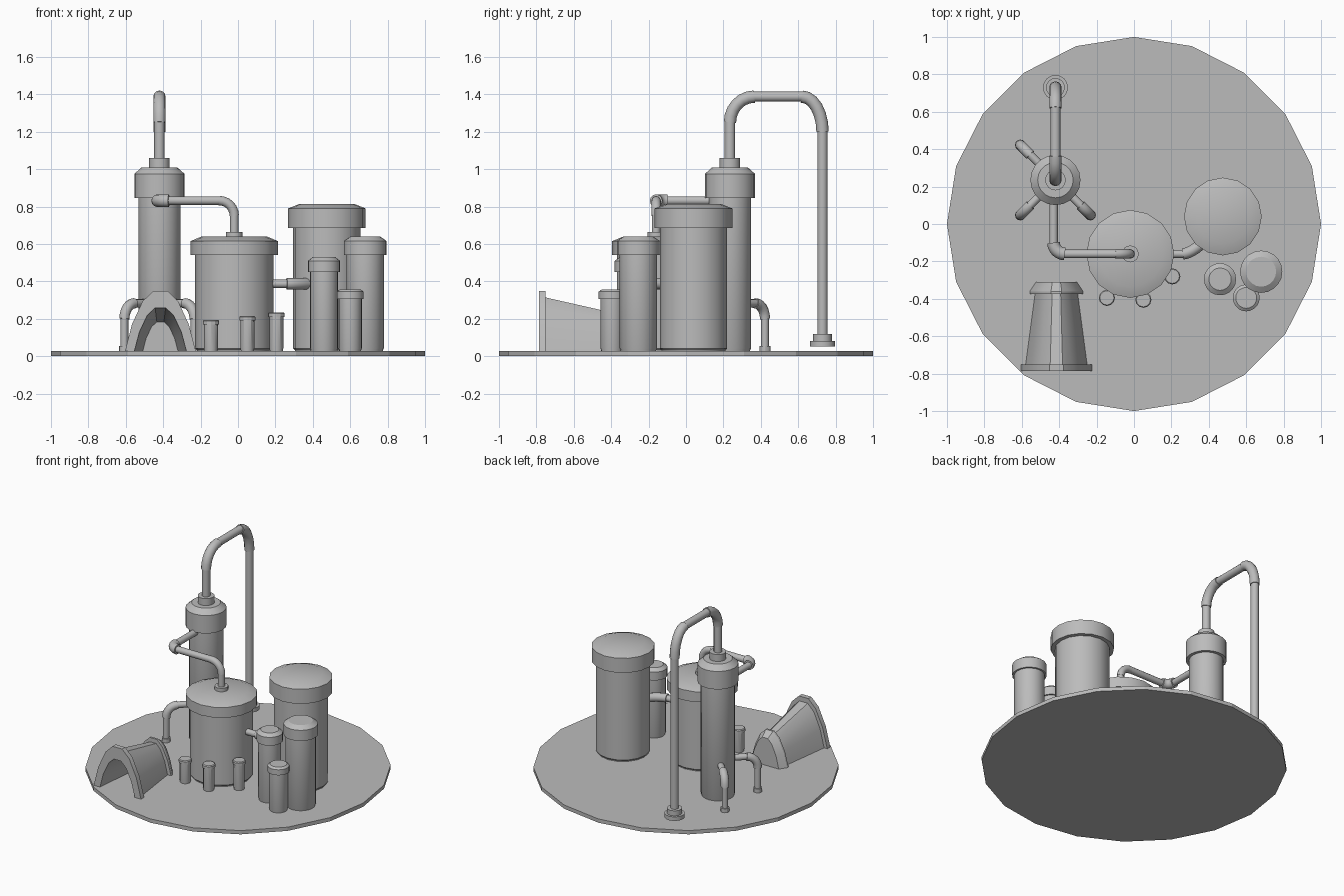
import bpy, bmesh, math
from mathutils import Vector

if "Cube" in bpy.data.objects:
    bpy.data.objects.remove(bpy.data.objects["Cube"])

GROUND = 0.027
steel = bpy.data.materials.new("plain_grey")
steel.diffuse_color = (0.5, 0.5, 0.5, 1)
steel.use_nodes = True
steel.node_tree.nodes["Principled BSDF"].inputs["Base Color"].default_value = steel.diffuse_color


def finish(name, mesh, angle=40):
    mesh.materials.clear()
    mesh.materials.append(steel)
    obj = bpy.data.objects.new(name, mesh)
    bpy.context.collection.objects.link(obj)
    bpy.ops.object.select_all(action='DESELECT')
    obj.select_set(True)
    bpy.context.view_layer.objects.active = obj
    bpy.ops.object.shade_smooth_by_angle(angle=math.radians(angle))
    return obj


def loft(name, rings, angle=40):
    """Skin a list of equal-length point rings and cap both ends."""
    bm = bmesh.new()
    loops = [[bm.verts.new(p) for p in ring] for ring in rings]
    n = len(loops[0])
    for a, b in zip(loops, loops[1:]):
        for i in range(n):
            j = (i + 1) % n
            bm.faces.new((a[i], a[j], b[j], b[i]))
    bm.faces.new(loops[0][::-1])
    bm.faces.new(loops[-1])
    bmesh.ops.recalc_face_normals(bm, faces=bm.faces)
    mesh = bpy.data.meshes.new(name)
    bm.to_mesh(mesh)
    bm.free()
    return finish(name, mesh, angle)


def lathe(name, x, y, profile, sides=16, angle=30):
    """Turn (radius, height) pairs around a vertical axis."""
    return loft(name, [[(x + r * math.sin(2 * math.pi * i / sides),
                         y + r * math.cos(2 * math.pi * i / sides), z)
                        for i in range(sides)] for r, z in profile], angle)


def tube(name, points, radius):
    """Round pipe along a path."""
    curve = bpy.data.curves.new(name, 'CURVE')
    curve.dimensions = '3D'
    curve.bevel_depth = radius
    curve.bevel_resolution = 4
    curve.use_fill_caps = True
    spline = curve.splines.new('POLY')
    spline.points.add(len(points) - 1)
    for sp, p in zip(spline.points, points):
        sp.co = (*p, 1)
    temp = bpy.data.objects.new(name + "_path", curve)
    bpy.context.collection.objects.link(temp)
    bpy.context.view_layer.update()
    graph = bpy.context.evaluated_depsgraph_get()
    mesh = bpy.data.meshes.new_from_object(temp.evaluated_get(graph))
    bpy.data.objects.remove(temp)
    return finish(name, mesh)


def elbow(name, a, corner, b, radius, steps=6):
    """Bend from a to b, tangent to the lines through the corner."""
    a, c, b = Vector(a), Vector(corner), Vector(b)
    centre = a + b - c
    tube(name, [centre + (c - b) * math.cos(t) + (c - a) * math.sin(t)
                for t in (math.pi / 2 * i / steps for i in range(steps + 1))], radius)


# Ground disc
lathe("ground_disc", 0, 0, [(1, 0), (1, GROUND)], 20, 10)


# Tanks: body, then overhanging lid with a chamfered top
def tank(name, x, y, body_r, lid_r, top_r, lid_z, edge_z, top_z, sides=16):
    lathe(name + "_body", x, y, [(body_r * .95, GROUND - .005), (body_r * .95, GROUND + .005),
                                 (body_r, GROUND + .015), (body_r, lid_z + .01)], sides)
    lathe(name + "_lid", x, y, [(body_r * .9, lid_z), (lid_r, lid_z),
                                (lid_r, edge_z), (top_r, top_z)], sides, 25)


tank("wide_tank", -.02, -.16, .21, .235, .175, .54, .615, .64)
tank("tall_tank", .475, .04, .18, .208, .145, .685, .79, .815)
tank("column", -.42, .235, .113, .134, .095, .845, .975, 1.01, 20)
tank("slim_tank", .46, -.295, .075, .086, .06, .45, .51, .53, 20)
tank("medium_tank", .68, -.255, .1, .113, .08, .54, .617, .64, 20)
tank("short_tank", .6, -.395, .062, .072, .056, .305, .345, .357, 20)

# Small posts in front of the wide tank
for i, (x, y, z) in enumerate([(-.145, -.395, .195), (.05, -.405, .215), (.205, -.28, .235)]):
    tank(f"post_{i + 1}", x, y, .037, .043, .038, z - .025, z - .006, z, 12)

# Tall overhead pipe rising from the column and dropping behind it
X, Y1, Y2, ZT = -.42, .235, .73, 1.388
lathe("column_collar", X, Y1, [(.055, 1.0), (.055, 1.06)])
tube("riser_pipe", [(X, Y1, 1.0), (X, Y1, 1.27)], .028)
elbow("riser_elbow", (X, Y1, 1.25), (X, Y1, ZT), (X, Y1 + .13, ZT), .033)
tube("overhead_pipe", [(X, Y1 + .11, ZT), (X, Y2 - .09, ZT)], .027)
elbow("drop_elbow", (X, Y2 - .11, ZT), (X, Y2, ZT), (X, Y2, 1.2), .033)
tube("drop_pipe", [(X, Y2, 1.22), (X, Y2, .1)], .027)
lathe("drop_foot", X, Y2, [(.067, .053), (.067, .082), (.05, .082), (.05, .118)])

# Pipe from the column to the top of the wide tank
X, Y, Z = -.43, -.16, .832
tube("column_outlet", [(X, .2, Z), (X, Y + .05, Z)], .023)
elbow("outlet_elbow", (X, Y + .06, Z), (X, Y, Z), (X + .06, Y, Z), .034)
tube("cross_pipe", [(X + .05, Y, Z), (-.09, Y, Z)], .023)
elbow("cross_elbow", (-.1, Y, Z), (-.02, Y, Z), (-.02, Y, Z - .08), .025)
tube("tank_inlet", [(-.02, Y, Z - .07), (-.02, Y, .63)], .023)
lathe("wide_tank_collar", -.02, Y, [(.045, .635), (.045, .665)])

# Link between the two big tanks
tube("link_pipe", [(.15, Y, .387), (.29, Y, .387)], .022)
elbow("link_elbow", (.26, Y, .387), (.31, Y, .387), (.365, Y + .06, .387), .03)
tube("link_end", [(.355, Y + .05, .387), (.42, Y + .12, .387)], .022)

# Three bent drain legs around the column
for i, deg in enumerate((135, 225, 315)):
    d = Vector((math.cos(math.radians(deg)), math.sin(math.radians(deg)), 0))
    base = Vector((-.42, .235, 0))

    def at(r, z):
        return base + d * r + Vector((0, 0, z))
    n = f"drain_{i + 1}"
    tube(n + "_arm", [at(.08, .283), at(.2, .283)], .022)
    elbow(n + "_elbow", at(.19, .283), at(.265, .283), at(.265, .2), .028)
    tube(n + "_leg", [at(.265, .21), at(.265, GROUND)], .021)
    foot = at(.265, 0)
    lathe(n + "_foot", foot.x, foot.y, [(.029, GROUND - .002), (.029, .055)], 12)

# Tapered arched shelter: outer skin, front rim and back rim, hollow inside
HALF = [(1, 0), (.8, .45), (.5, .83), (.2, 1)]
ARCH = HALF + [(-x, z) for x, z in reversed(HALF)]


def arch(y, w, h):
    return [(-.415 + w * x, y, GROUND - .003 + h * z) for x, z in ARCH]


loft("shelter", [arch(-.36, .095, .16), arch(-.72, .135, .225), arch(-.785, .14, .235),
                 arch(-.785, .19, .325), arch(-.75, .19, .325), arch(-.75, .165, .29),
                 arch(-.375, .115, .205), arch(-.375, .143, .235), arch(-.36, .143, .235),
                 arch(-.31, .11, .2)], 25)
